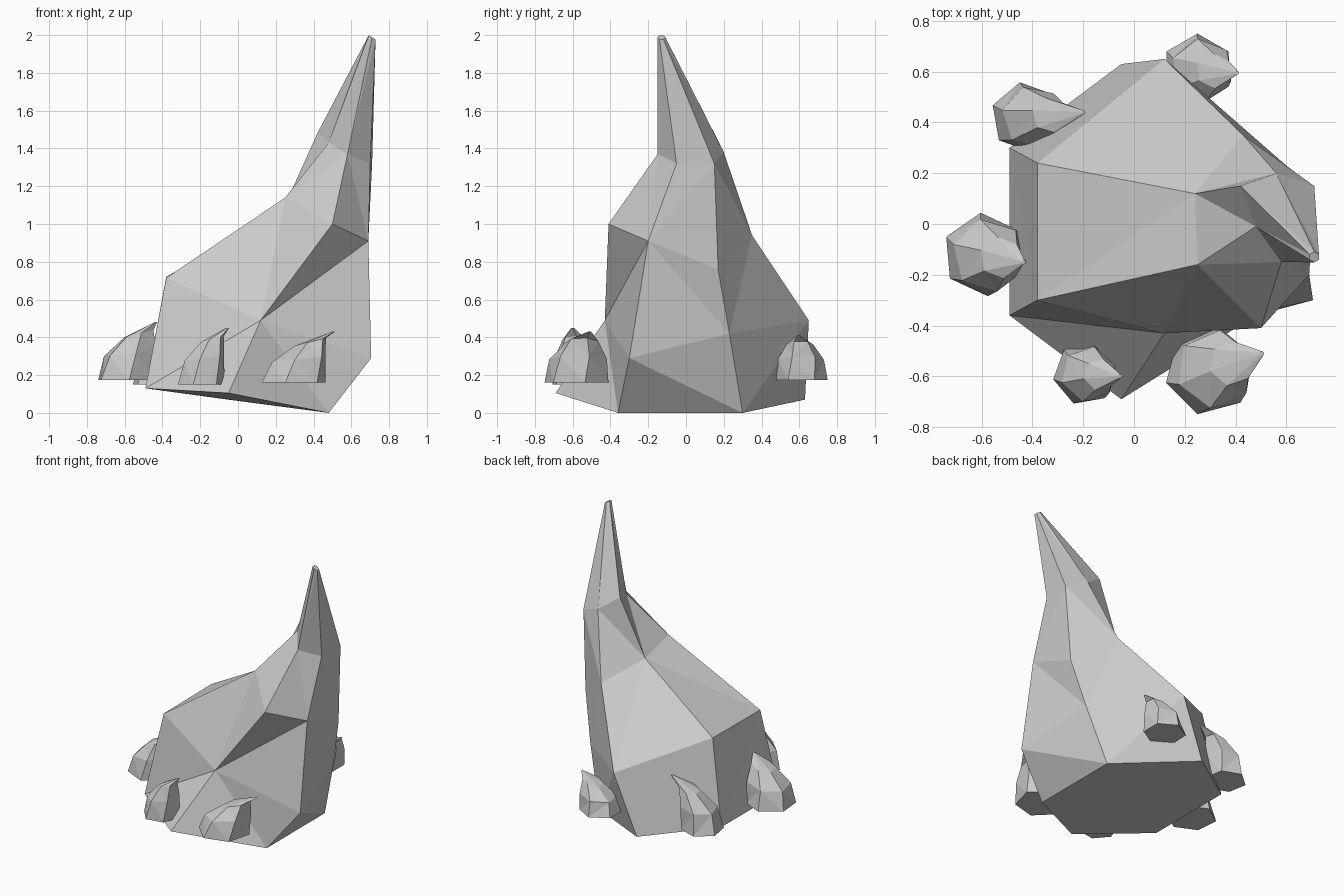
import bpy
import math
from mathutils import Vector

if "Cube" in bpy.data.objects:
    bpy.data.objects.remove(bpy.data.objects["Cube"])


def loft(name, rings):
    """Skin six-sided rings into a faceted solid, splitting quads on the short diagonal."""
    n = 6
    verts = [Vector(p) for ring in rings for p in ring]
    faces = [tuple(reversed(range(n)))]
    for k in range(len(rings) - 1):
        for i in range(n):
            j = (i + 1) % n
            a, b = k * n + i, k * n + j
            c, d = b + n, a + n
            if (verts[a] - verts[c]).length < (verts[b] - verts[d]).length:
                faces += [(a, b, c), (a, c, d)]
            else:
                faces += [(a, b, d), (b, c, d)]
    last = (len(rings) - 1) * n
    faces.append(tuple(range(last, last + n)))
    mesh = bpy.data.meshes.new(name)
    mesh.from_pydata(verts, [], faces)
    mesh.update()
    obj = bpy.data.objects.new(name, mesh)
    bpy.context.collection.objects.link(obj)
    return obj


def hexagon(x, y, z, r, start, slope=0.0):
    """Six points around a centre, with height changing along x by slope."""
    pts = []
    for i in range(6):
        t = math.radians(start + 60 * i)
        dx, dy = r * math.cos(t), r * math.sin(t)
        pts.append((x + dx, y + dy, z + slope * dx))
    return pts


# Main leaning spire: base, shoulder, waist and neck rings, then a tiny tilted tip
base = [(-.49, -.36, .13), (-.05, -.69, .105), (.48, -.36, 0),
        (.48, .30, 0), (-.05, .63, .07), (-.49, .30, .13)]
shoulder = [(-.38, -.30, .715), (.12, -.43, .49), (.705, -.30, .29),
            (.60, .23, .42), (.12, .65, .49), (-.38, .24, .72)]
waist = [(.25, -.16, 1.14), (.50, -.41, 1.0), (.69, -.20, .91),
         (.68, .17, .76), (.43, .35, .94), (.24, .12, 1.08)]
neck = [(.48, -.01, 1.43), (.58, -.15, 1.37), (.70, -.05, 1.32),
        (.71, .15, 1.32), (.56, .20, 1.38), (.42, .15, 1.48)]
tip = hexagon(.71, -.13, 1.988, .021, 210, -.6)
loft("rock_spire", [base, shoulder, waist, neck, tip])


def small_rock(name, centre, r, z, peak, start):
    """Flat-bottomed stone that leans up to an off-centre peak."""
    c, p = Vector((*centre, z)), Vector(peak)
    h = p.z - z
    mid = c.lerp(p, .12)
    top = c.lerp(p, .42)
    loft(name, [
        hexagon(c.x, c.y, z, r, start),
        hexagon(mid.x, mid.y, z + h * .46, r * .88, start + 8, .12),
        hexagon(top.x, top.y, z + h * .80, r * .50, start + 4, .25),
        hexagon(p.x, p.y, p.z, .008, start),
    ])


# Small stones around the foot
small_rock("stone_front_right", (.295, -.58), .175, .16, (.505, -.51, .43), 15)
small_rock("stone_front_left", (-.195, -.59), .125, .15, (-.055, -.60, .45), 10)
small_rock("stone_left", (-.59, -.12), .165, .175, (-.435, -.15, .48), 35)
small_rock("stone_back_left", (-.425, .42), .14, .15, (-.20, .44, .48), 40)
small_rock("stone_back_right", (.25, .61), .14, .175, (.405, .595, .41), 30)
